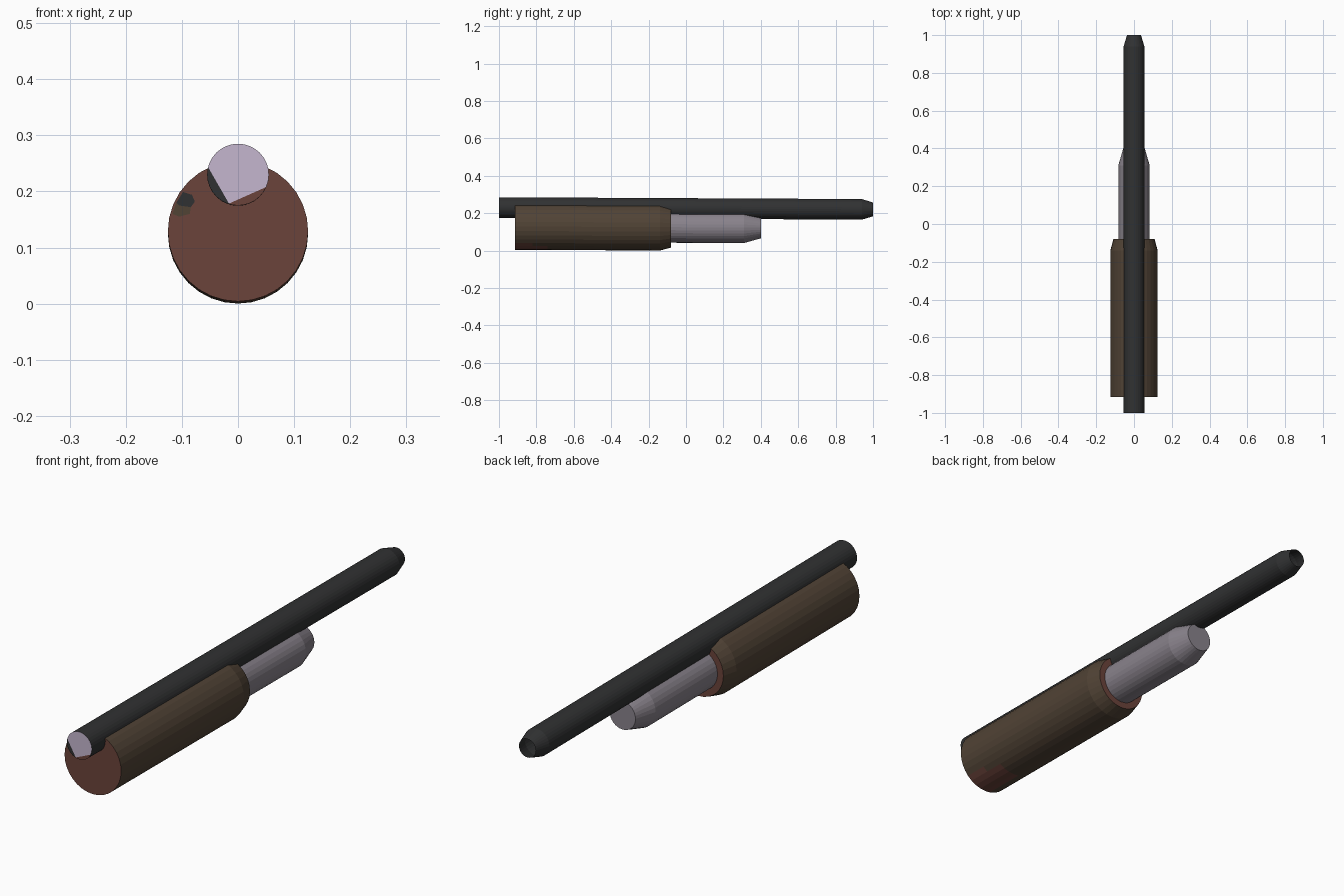
import bpy, bmesh, math
from mathutils import Vector

if "Cube" in bpy.data.objects:
    bpy.data.objects.remove(bpy.data.objects["Cube"])

SLOPE = -0.005  # the whole assembly dips slightly towards its tip
SIDES = 32


def material(name, rgb):
    m = bpy.data.materials.new(name)
    m.diffuse_color = (*rgb, 1)
    m.use_nodes = True
    m.node_tree.nodes["Principled BSDF"].inputs["Base Color"].default_value = m.diffuse_color
    return m


BLACK = material("charcoal", (0.03, 0.031, 0.032))
BROWN = material("dark brown", (0.082, 0.056, 0.036))
RUST = material("red brown", (0.148, 0.056, 0.043))
LILAC = material("pale lilac", (0.56, 0.47, 0.62))
GREY = material("warm grey", (0.25, 0.225, 0.26))


def finish(name, bm, mats):
    me = bpy.data.meshes.new(name)
    bm.to_mesh(me)
    bm.free()
    ob = bpy.data.objects.new(name, me)
    for m in mats:
        me.materials.append(m)
    bpy.context.collection.objects.link(ob)
    return ob


def lathe(profile, z0, cap_start, cap_end):
    """Rings of (y, radius) joined along y; returns bmesh with optional end caps."""
    bm = bmesh.new()
    rings = []
    for y, r in profile:
        zc = z0 + SLOPE * y
        ring = []
        for i in range(SIDES):
            a = 2 * math.pi * i / SIDES
            ring.append(bm.verts.new((r * math.sin(a), y, zc + r * math.cos(a))))
        rings.append(ring)
    for a, b in zip(rings, rings[1:]):
        for i in range(SIDES):
            j = (i + 1) % SIDES
            bm.faces.new((a[i], b[i], b[j], a[j]))
    if cap_start:
        bm.faces.new(rings[0])
    if cap_end:
        bm.faces.new(rings[-1][::-1])
    bmesh.ops.recalc_face_normals(bm, faces=bm.faces)
    return bm


# Long upper tube, open at the tapered tip
bm = lathe([(-1, 0.055), (0.94, 0.055), (1, 0.037)], 0.225, False, False)
for f in bm.faces:
    if f.normal.dot(Vector((f.calc_center_median().x, 0,
                            f.calc_center_median().z - 0.225))) < 0:
        f.normal_flip()
finish("upper_tube", bm, [BLACK])

# Tube end disc, cut into lilac, charcoal and red brown areas
bm = bmesh.new()
f = bm.faces.new([bm.verts.new((0.055 * math.sin(2 * math.pi * i / SIDES), -1,
                                0.23 + 0.055 * math.cos(2 * math.pi * i / SIDES)))
                  for i in range(SIDES)])
f.normal_update()
if f.normal.y > 0:
    f.normal_flip()
CUTS = [((-0.052, 0.241), (-0.017, 0.180)), ((-0.017, 0.178), (0.055, 0.210))]


def below(c, cut):
    (x1, z1), (x2, z2) = cut
    return (x2 - x1) * (c.z - z1) - (z2 - z1) * (c.x - x1) < 0


for (x1, z1), (x2, z2) in CUTS:
    bmesh.ops.bisect_plane(bm, geom=bm.verts[:] + bm.edges[:] + bm.faces[:],
                           plane_co=(x1, -1, z1), plane_no=(z2 - z1, 0, x1 - x2))
for f in bm.faces:
    c = f.calc_center_median()
    f.material_index = 1 if below(c, CUTS[0]) else 2 if below(c, CUTS[1]) else 0
finish("tube_end_disc", bm, [LILAC, BLACK, RUST])

# Wide brown body with red brown ends and a worn patch underneath
bm = lathe([(-0.915, 0.125), (-0.82, 0.125), (-0.74, 0.125), (-0.14, 0.125), (-0.08, 0.109)],
           0.1245, True, True)
for f in bm.faces:
    c = f.calc_center_median()
    limit = 0.038 if c.y < -0.82 else 0.025
    patch = c.y < -0.74 and c.z < limit and c.x > -0.02
    if abs(f.normal.y) > 0.9 or patch:
        f.material_index = 1
finish("body", bm, [BROWN, RUST])

# Inner grey rod with tapered tip
bm = lathe([(-0.085, 0.083), (0.31, 0.083), (0.4, 0.057)], 0.1245, False, True)
finish("inner_rod", bm, [GREY])

# Small painted spots on the body's front end
def spot(name, pts, mat):
    bm = bmesh.new()
    f = bm.faces.new([bm.verts.new((x, -0.917, z)) for x, z in pts])
    f.normal_update()
    if f.normal.y > 0:
        f.normal_flip()
    finish(name, bm, [mat])


spot("dark_spot", [(-0.110, 0.180), (-0.098, 0.199), (-0.082, 0.194), (-0.077, 0.182),
                   (-0.084, 0.172), (-0.105, 0.175)], BLACK)
spot("brown_spot", [(-0.117, 0.160), (-0.110, 0.180), (-0.105, 0.175), (-0.084, 0.172),
                    (-0.086, 0.160), (-0.105, 0.155)], BROWN)
